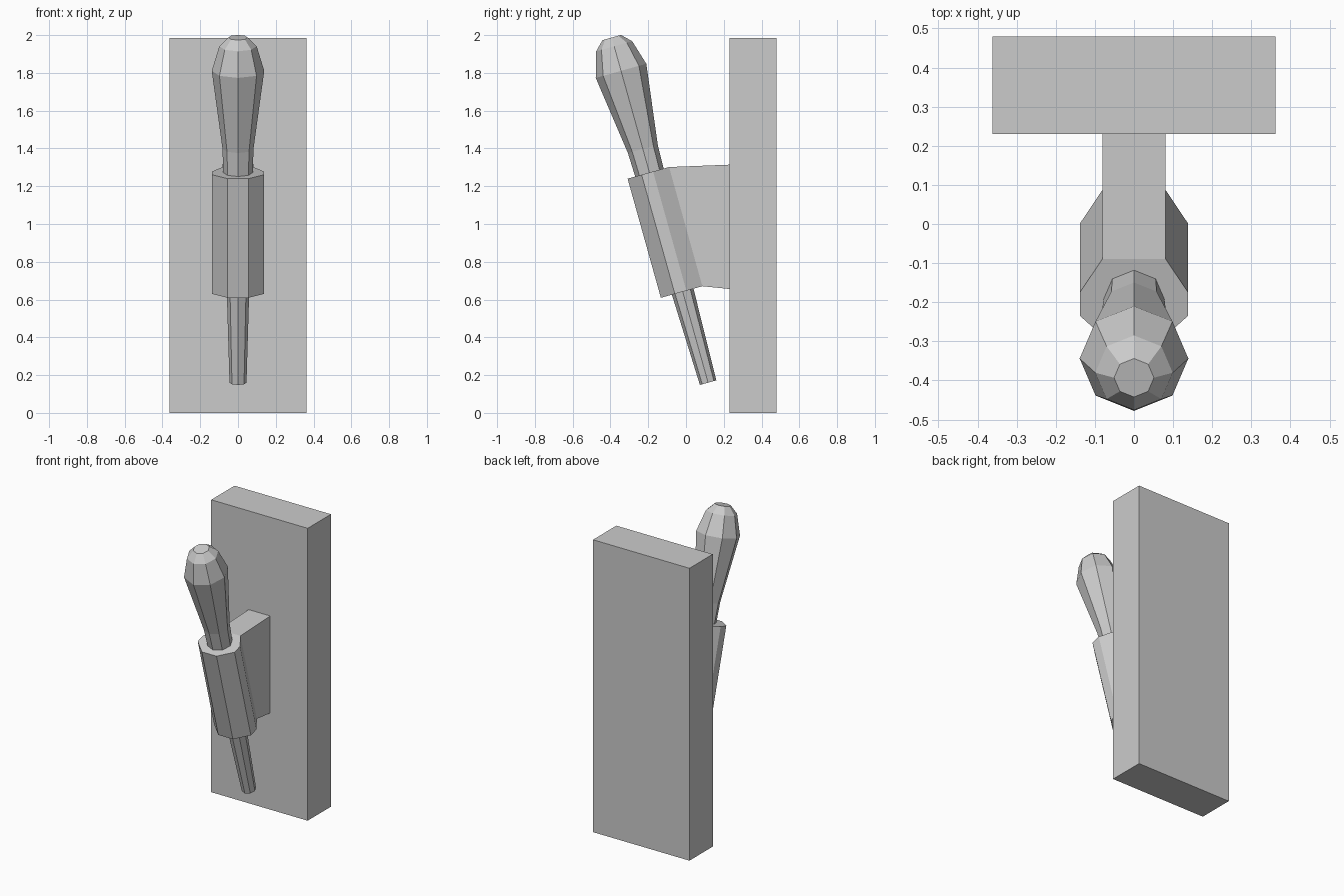
import bpy, bmesh
from math import radians, cos, sin, pi
from mathutils import Matrix, Vector

if "Cube" in bpy.data.objects:
    bpy.data.objects.remove(bpy.data.objects["Cube"])

# Tilted axis shared by the pin and its holder (local z runs up the pin)
TILT = Matrix.Translation((0, 0.117, 0.16)) @ Matrix.Rotation(radians(15.6), 4, 'X')


def finish(bm, name):
    bmesh.ops.recalc_face_normals(bm, faces=bm.faces)
    mesh = bpy.data.meshes.new(name)
    bm.to_mesh(mesh)
    bm.free()
    ob = bpy.data.objects.new(name, mesh)
    bpy.context.collection.objects.link(ob)
    return ob


def loft(bm, loops):
    """Join successive vertex loops with quads."""
    for a, b in zip(loops, loops[1:]):
        n = len(a)
        for i in range(n):
            bm.faces.new((a[i], a[(i + 1) % n], b[(i + 1) % n], b[i]))


# Back board
bm = bmesh.new()
bmesh.ops.create_cube(bm, size=1, matrix=Matrix.Translation((0, 0.355, 0.992))
                      @ Matrix.Diagonal((0.724, 0.25, 1.984, 1)))
finish(bm, "back_board")

# Pin: eight-sided turned profile of (height along axis, radius)
profile = [(0, 0.045), (1.285, 0.082), (1.714, 0.139), (1.849, 0.099), (1.897, 0.051)]
bm = bmesh.new()
rings = [[bm.verts.new(TILT @ Vector((r * cos(i * pi / 4), r * sin(i * pi / 4), s)))
          for i in range(8)] for s, r in profile]
loft(bm, rings)
bm.faces.new(rings[0])
bm.faces.new(rings[-1])
finish(bm, "pin")

# Holder: eight-sided sleeve around the pin, with a bracket back to the board
half = [(0.055, -0.12), (0.138, -0.043), (0.138, 0.02), (0.081, 0.108)]
outline = half + [(-x, y) for x, y in reversed(half)]
bm = bmesh.new()
sleeve = [[bm.verts.new(TILT @ Vector((x, y, s))) for x, y in outline]
          for s in (0.5, 1.155)]
loft(bm, sleeve)
for ring in sleeve:
    bm.faces.new(ring)
back = next(f for f in bm.faces if set(f.verts) ==
            {sleeve[0][3], sleeve[0][4], sleeve[1][3], sleeve[1][4]})
bm.faces.remove(back)
near = [sleeve[0][3], sleeve[0][4], sleeve[1][4], sleeve[1][3]]
wall = [bm.verts.new((x, 0.23, z)) for x, z in
        ((0.081, 0.656), (-0.081, 0.656), (-0.081, 1.314), (0.081, 1.314))]
loft(bm, [near, wall])
bm.faces.new(wall)
finish(bm, "holder_bracket")
